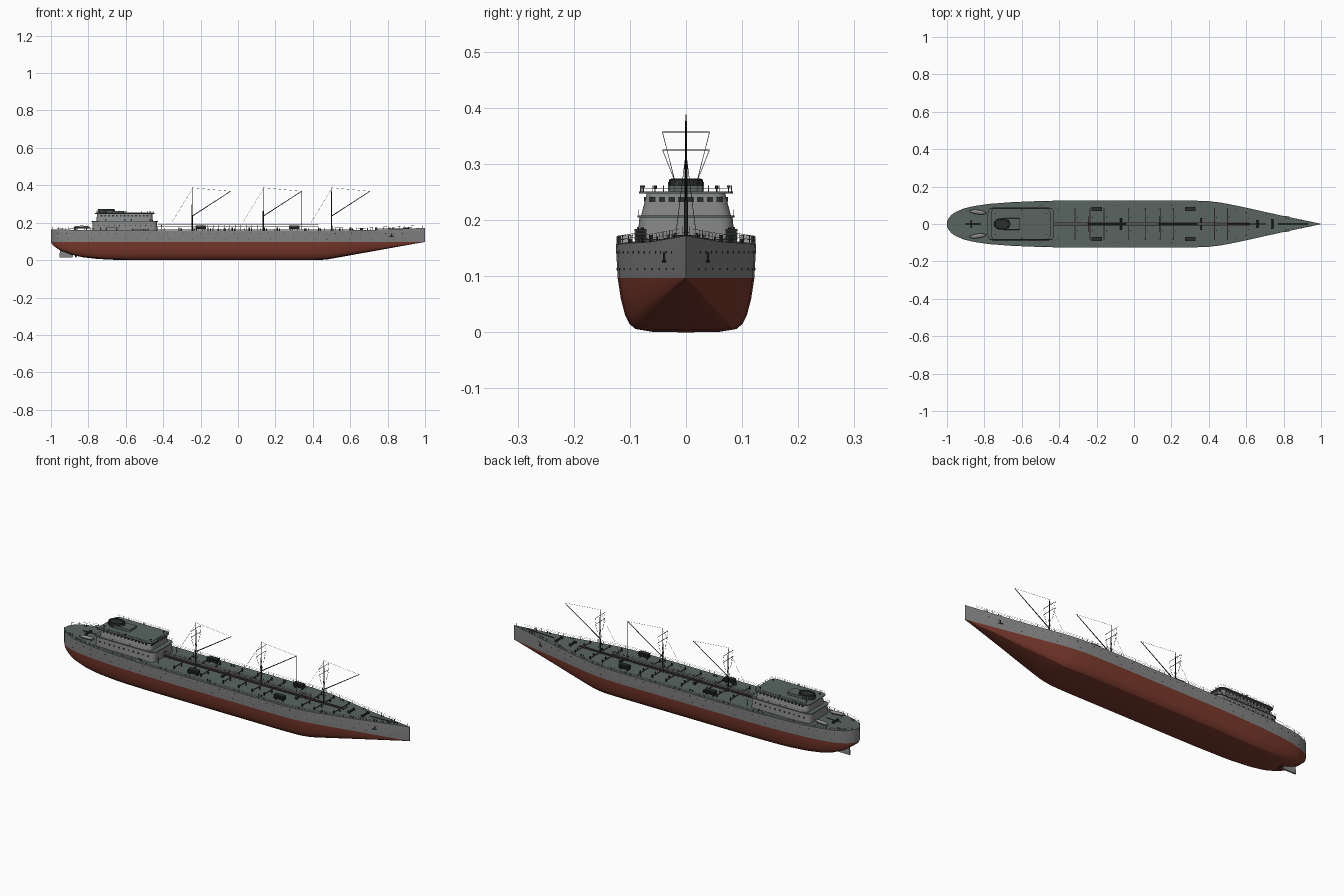
import bpy, bmesh, math
from mathutils import Vector, Matrix

if "Cube" in bpy.data.objects:
    bpy.data.objects.remove(bpy.data.objects["Cube"])


def mat(name, r, g, b):
    m = bpy.data.materials.new(name)
    m.diffuse_color = (r, g, b, 1)
    m.use_nodes = True
    m.node_tree.nodes["Principled BSDF"].inputs["Base Color"].default_value = m.diffuse_color
    return m


GREY = mat("hull grey", 0.24, 0.24, 0.245)
RED = mat("bottom red", 0.20, 0.042, 0.026)
DECK = mat("deck green grey", 0.10, 0.13, 0.12)
DARK = mat("dark fittings", 0.025, 0.028, 0.028)
PIPE = mat("pipe brown", 0.13, 0.075, 0.065)


def lerp(table, x):
    for (a, u), (b, v) in zip(table, table[1:]):
        if x <= b:
            return u + (v - u) * (x - a) / (b - a)
    return table[-1][1]


# hull lines: half width, keel height, deck height along x
W = [(-1, .012), (-.993, .028), (-.975, .05), (-.95, .066), (-.91, .083), (-.85, .097), (-.77, .108),
     (-.65, .117), (-.5, .123), (-.4, .125), (.32, .125), (.4, .122), (.46, .115), (.52, .104),
     (.6, .087), (.75, .0535), (.88, .026), (1, .001)]
K = [(-1, .093), (-.985, .075), (-.95, .051), (-.9, .031), (-.83, .015), (-.75, .006), (-.65, .001),
     (-.6, 0), (.43, 0), (.48, .004), (.97, .092), (1, .0965)]
D = [(-1, .164), (-.7, .159), (-.4, .157), (.4, .157), (.7, .161), (1, .172)]
WL = .097
half = lambda x: lerp(W, x)
deck = lambda x: lerp(D, x)


class Part:
    """Collects primitives into one object."""
    def __init__(self, name, material):
        self.name, self.mat, self.bm = name, material, bmesh.new()

    def rod(self, p, q, r=.0008, r2=None, n=5):
        p, q = Vector(p), Vector(q)
        d = q - p
        m = Matrix.Translation((p + q) / 2) @ d.to_track_quat('Z', 'Y').to_matrix().to_4x4()
        bmesh.ops.create_cone(self.bm, cap_ends=True, segments=n, radius1=r,
                              radius2=r if r2 is None else r2, depth=d.length, matrix=m)

    def box(self, c, s):
        bmesh.ops.create_cube(self.bm, size=1, matrix=Matrix.Translation(c) @ Matrix.Diagonal((*s, 1)))

    def prism(self, loops):
        rings = [[self.bm.verts.new(p) for p in l] for l in loops]
        n = len(rings[0])
        for a, b in zip(rings, rings[1:]):
            for i in range(n):
                self.bm.faces.new((a[i], a[(i + 1) % n], b[(i + 1) % n], b[i]))
        self.bm.faces.new(rings[0][::-1])
        self.bm.faces.new(rings[-1])

    def done(self, smooth=True):
        me = bpy.data.meshes.new(self.name)
        bmesh.ops.recalc_face_normals(self.bm, faces=self.bm.faces)
        self.bm.to_mesh(me)
        self.bm.free()
        me.materials.append(self.mat)
        o = bpy.data.objects.new(self.name, me)
        bpy.context.collection.objects.link(o)
        if smooth:
            bpy.context.view_layer.objects.active = o
            o.select_set(True)
            bpy.ops.object.shade_smooth_by_angle(angle=math.radians(30))
            o.select_set(False)
        return o


# hull: lofted sections, red below the waterline, grey above, deck on top
SEC = [(0, 0), (.45, .003), (.72, .06), (.81, .16), (.87, .32), (.93, .62), (.975, 1)]
hull = Part("hull", RED)
xs = sorted({x for x, _ in W + K + D} | {.2, 0, -.2, .68, .82, .94})
rings = []
for x in xs:
    k, w = lerp(K, x), half(x)
    side = [(w * f, k + (WL - k) * t) for f, t in SEC] + [(w, deck(x))]
    pts = [(-y, z) for y, z in side[:0:-1]] + side
    rings.append([hull.bm.verts.new((x, y, z)) for y, z in pts])
n = len(rings[0])
for a, b in zip(rings, rings[1:]):
    for i in range(n):
        j = (i + 1) % n
        hull.bm.faces.new((a[i], a[j], b[j], b[i])).material_index = \
            2 if j == 0 else 1 if i in (0, n - 2) else 0
for r in (rings[0], rings[-1]):
    hull.bm.faces.new(r).material_index = 1
o = hull.done()
o.data.materials.append(GREY)
o.data.materials.append(DECK)

# rudder and propeller
rud = Part("rudder", GREY)
rud.prism([[(x, y, z) for x, z in ((-.955, .013), (-.885, .013), (-.875, .06), (-.95, .075))]
           for y in (-.004, .004)])
rud.done(False)
prop = Part("propeller", DARK)
prop.rod((-.875, 0, .03), (-.84, 0, .03), .005, n=10)
for i in range(4):
    a = i * math.pi / 2 + .78
    prop.rod((-.87, 0, .03), (-.866, .02 * math.cos(a), .03 + .02 * math.sin(a)), .002, .005)
prop.done(False)


def hull_y(x, z):
    return half(x) * (.975 + .025 * (z - WL) / (deck(x) - WL))


# portholes, hull seams and anchors
port = Part("portholes", DARK)
for s in (-1, 1):
    for z, step, r in ((.143, .045, .0022), (.113, .06, .0018)):
        x = -.965
        while x < .9:
            slope = (hull_y(x + .01, z) - hull_y(x - .01, z)) / .02
            nrm = Vector((-slope, s, 0)).normalized()
            p = Vector((x, s * hull_y(x, z), z))
            port.rod(p - nrm * .001, p + nrm * .0008, r, n=8)
            x += step
    p = Vector((.82, s * hull_y(.82, .13), .13))
    port.rod(p, p + Vector((.004, 0, .012)), .003)
    port.rod(p + Vector((-.011, s * .003, -.004)), p + Vector((.011, -s * .002, -.004)), .0025)
port.done(False)


# deckhouse: rounded blocks with overhanging roofs
def rounded(x0, x1, hy, z, r):
    out = []
    for cx, cy, a0 in ((x1 - r, hy - r, 0), (x0 + r, hy - r, 90), (x0 + r, r - hy, 180), (x1 - r, r - hy, 270)):
        for i in range(5):
            a = math.radians(a0 + i * 22.5)
            out.append((cx + r * math.cos(a), cy + r * math.sin(a), z))
    return out


def block(name, m, x0, x1, h0, h1, z0, z1, r, inset=0):
    p = Part(name, m)
    p.prism([rounded(x0, x1, h0, z0, r), rounded(x0 + inset, x1 - inset, h1, z1, r)])
    return p.done()


block("lower_house", GREY, -.78, -.43, .088, .083, .15, .205, .025, .003)
block("lower_house_roof", DECK, -.782, -.428, .086, .086, .205, .208, .025)
block("upper_house", GREY, -.757, -.455, .080, .070, .208, .247, .022, .003)
block("upper_house_roof", DECK, -.765, -.447, .084, .084, .247, .2505, .025)
block("roof_cabin", DECK, -.70, -.61, .031, .030, .25, .262, .005)

# funnel: short oval ring with dark grating
ell = lambda k, z: [(-.705 + .045 * k * math.cos(i * math.pi / 12), .031 * k * math.sin(i * math.pi / 12), z)
                    for i in range(24)]
fun = Part("funnel", DARK)
fun.prism([ell(1, .25), ell(.97, .272), ell(.85, .274), ell(.82, .268)])
fun.done()
band = Part("funnel_ribs", GREY)
for i in range(0, 24, 2):
    p = Vector(ell(1.0, .253)[i])
    band.rod(p, p + Vector((0, 0, .015)), .0012)
band.done(False)

# windows of both house levels
win = Part("windows", DARK)
for i in range(8):
    y = -.0595 + .017 * i
    win.box((-.4578, y, .237), (.004, .011, .009))
for s in (-1, 1):
    for i in range(13):
        win.box((-.73 + i * .0205, s * .0731, .237), (.009, .004, .008))
    for i in range(11):
        win.box((-.745 + i * .028, s * .0856, .185), (.006, .004, .006))
win.done(False)

# masts with crosstrees, derrick booms and rigging
masts, wires = Part("masts", DARK), Part("rigging", DARK)
for k, x in enumerate((-.245, .135, .5)):
    masts.rod((x, 0, .15), (x, 0, .235), .0042, .0035, 8)
    masts.rod((x, 0, .235), (x, 0, .388), .003, .0012, 8)
    for z in (.357, .325):
        masts.rod((x, -.042, z), (x, .042, z), .0012)
        for s in (-1, 1):
            wires.rod((x, s * .042, z), (x, s * .02, .27), .0005, n=4)
    tip = (x + .205, 0, .368)
    masts.rod((x, 0, .235), tip, .0024, .0016, 6)
    wires.rod((x, 0, .387), tip, .0005, n=4)
    wires.rod((x, 0, .38), (x - .11, 0, .2), .0005, n=4)
    for s in (-1, 1):
        wires.rod((x, 0, .32), (x, s * .02, .16), .0005, n=4)
    if k == 1:
        masts.rod(tip, (x + .205, 0, .16), .001)
masts.done()
wires.done(False)

# centre catwalk and deck pipes
pipe, walk = Part("deck_pipes", PIPE), Part("catwalk", GREY)
for y in (-.006, .006):
    pipe.rod((-.43, y, .165), (.62, y, .165), .0025, n=6)
walk.box((.0, 0, .178), (.86, .012, .002))
for i in range(30):
    x = -.425 + i * .0293
    for y in (-.006, .006):
        walk.rod((x, y, .157), (x, y, .189), .0006, n=4)
for y in (-.006, .006):
    walk.rod((-.43, y, .189), (.43, y, .189), .0006, n=4)
valve = Part("valves", DARK)
for x in (-.315, -.235, -.16, -.03, .06, .14, .21, .43, .5, .6):
    w = min(.08, half(x) - .025)
    pipe.rod((x, -w, .164), (x, w, .164), .0022, n=6)
    for s in (-1, 1):
        valve.rod((x, s * w, .157), (x, s * w, .173), .0035, n=8)
        valve.rod((x + .012, s * w * .45, .157), (x + .012, s * w * .45, .168), .003, n=6)
pipe.done()
walk.done(False)
valve.done(False)

# raft stacks
raft = Part("raft_stacks", DARK)
for x in (-.2, .3):
    for s in (-1, 1):
        for z in (.168, .175, .182):
            raft.box((x, s * .081, z), (.056, .022, .005))
        for dx in (-.02, .02):
            raft.box((x + dx, s * .081, .17), (.004, .018, .028))
raft.done(False)

# stern boats
boats = Part("stern_boats", GREY)
for s in (-1, 1):
    m = Matrix.Translation((-.835, s * .064, .176)) @ Matrix.Rotation(s * -.12, 4, 'Z')
    bmesh.ops.create_uvsphere(boats.bm, u_segments=14, v_segments=8, radius=1,
                              matrix=m @ Matrix.Diagonal((.045, .012, .008, 1)))
    for dx in (-.025, .025):
        boats.rod((-.835 + dx, s * .064, .157), (-.835 + dx, s * .064, .172), .002)
boats.done()

# winches, bollards, vents and deck posts
gear = Part("deck_gear", DARK)
for x, w in ((-.87, .018), (.74, .024), (.66, .02), (-.07, .03), (.36, .03)):
    z = deck(x) + .006
    gear.rod((x, -w, z), (x, w, z), .005, n=10)
    for s in (-1, 1):
        gear.box((x, s * w, z - .001), (.014, .003, .014))
for s in (-1, 1):
    for x in (-.93, -.5, -.1, .2, .55, .7, .82, .89):
        for dx in (-.007, .007):
            y = s * half(x) * .8
            gear.rod((x + dx, y, deck(x)), (x + dx, y, deck(x) + .009), .002, n=6)
    for x, y, z0, z1 in ((-.41, .078, .155, .187), (-.47, .055, .25, .262), (-.74, .055, .25, .26), (-.6, .076, .25, .262)):
        gear.rod((x, s * y, z0), (x, s * y, z1), .0012)
        gear.rod((x, s * y, z1 - .004), (x, s * y, z1), .003, n=6)
gear.rod((-.9, 0, .17), (-.82, 0, .172), .0016)
gear.rod((.985, 0, .16), (.985, 0, .186), .0009)
gear.rod((.77, 0, .167), (.93, 0, .172), .0016)
gear.done(False)

# railings along the deck edge and house roofs
rail = Part("railings", GREY)


def fence(pts, h):
    up = lambda p, t: Vector(p) + Vector((0, 0, t))
    for p, q in zip(pts, pts[1:]):
        rail.rod(p, up(p, h), .0006, n=4)
        for t in (h * .5, h):
            rail.rod(up(p, t), up(q, t), .0004, n=3)


for s in (-1, 1):
    fence([(x, s * half(x) * .985, deck(x)) for x in [-.99 + i * .0285 for i in range(69)]], .014)
    fence([(-.755 + i * .03, s * .081, .2505) for i in range(11)], .011)
    fence([(-.775 + i * .034, s * .084, .208) for i in range(11)], .011)
fence([(-.45, -.08 + i * .02, .2505) for i in range(9)], .011)
rail.done(False)
